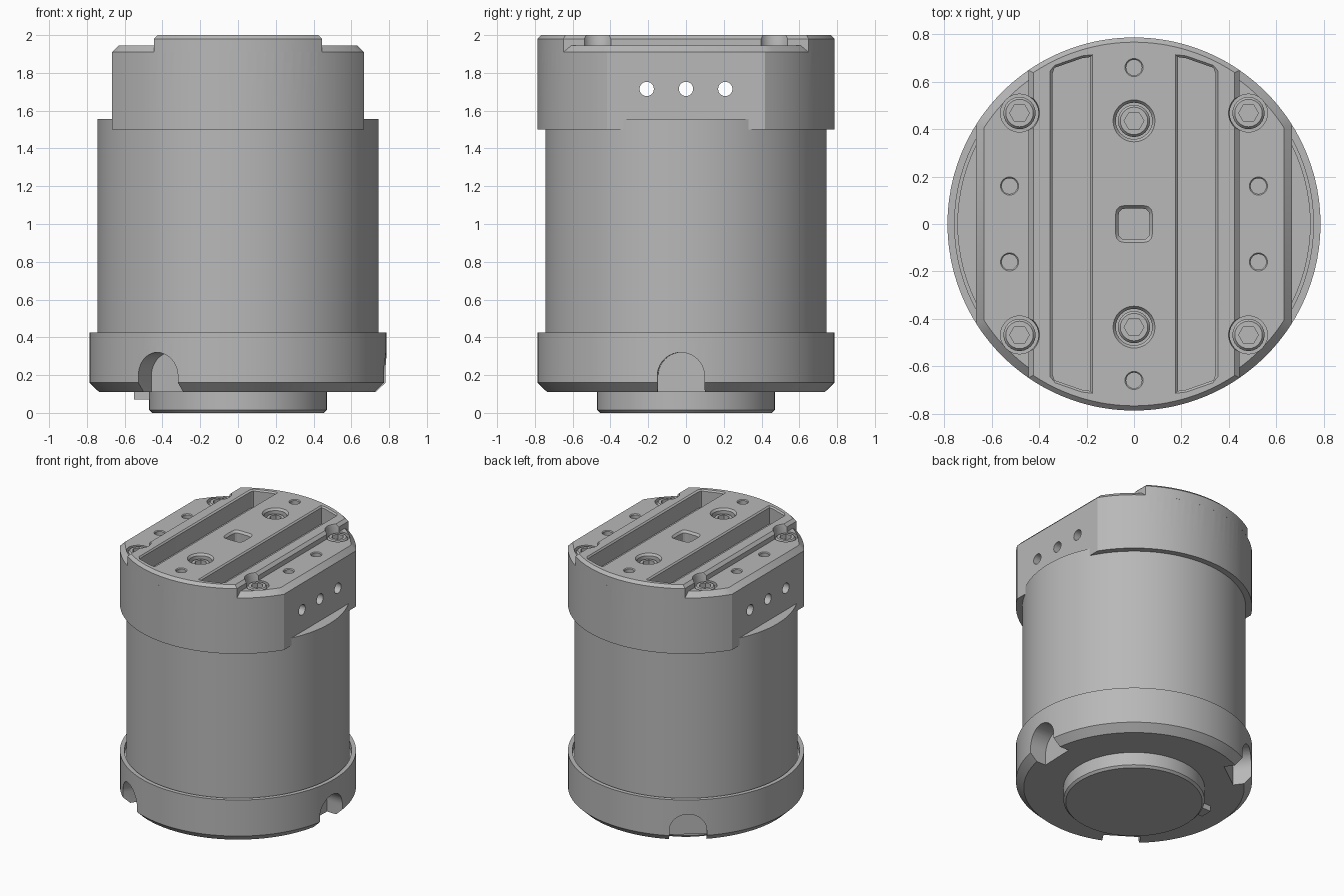
import bpy, bmesh
from math import sin, cos, pi, acos, radians

if "Cube" in bpy.data.objects:
    bpy.data.objects.remove(bpy.data.objects["Cube"])

grey = bpy.data.materials.new("satin_grey")
grey.use_nodes = True
grey.diffuse_color = (0.48, 0.48, 0.48, 1)
grey.node_tree.nodes["Principled BSDF"].inputs["Base Color"].default_value = (0.48, 0.48, 0.48, 1)


def loft(name, rings):
    """Skin a stack of equal-length rings and close both ends."""
    bm = bmesh.new()
    loops = [[bm.verts.new(p) for p in ring] for ring in rings]
    n = len(loops[0])
    for a, b in zip(loops, loops[1:]):
        for i in range(n):
            j = (i + 1) % n
            bm.faces.new((a[i], a[j], b[j], b[i]))
    bm.faces.new(loops[0])
    bm.faces.new(loops[-1])
    bmesh.ops.recalc_face_normals(bm, faces=bm.faces)
    mesh = bpy.data.meshes.new(name)
    bm.to_mesh(mesh)
    bm.free()
    mesh.materials.append(grey)
    ob = bpy.data.objects.new(name, mesh)
    bpy.context.collection.objects.link(ob)
    return ob


def circle(r, z, n=96, at=(0, 0)):
    return [(at[0] + r * cos(2 * pi * i / n), at[1] + r * sin(2 * pi * i / n), z) for i in range(n)]


def hexagon(r, z, at, n=24):
    pts = []
    for i in range(n):
        a = 2 * pi * i / n
        d = r / cos(a % (pi / 3) - pi / 6)
        pts.append((at[0] + d * cos(a), at[1] + d * sin(a), z))
    return pts


def flatted(r, half, z, n=32):
    """Circle with both x sides cut off flat."""
    a = acos(half / r)
    arc = [a + (pi - 2 * a) * i / n for i in range(n + 1)]
    return [(r * cos(t), r * sin(t), z) for t in arc + [t + pi for t in arc]]


def lathe(name, profile, n=96, at=(0, 0)):
    return loft(name, [circle(r, z, n, at) for r, z in profile])


def boolean(ob, tool, mode="DIFFERENCE"):
    mod = ob.modifiers.new("bool", "BOOLEAN")
    mod.operation, mod.object, mod.solver = mode, tool, "EXACT"
    bpy.context.view_layer.objects.active = ob
    bpy.ops.object.modifier_apply(modifier=mod.name)
    bpy.data.objects.remove(tool)


def smooth(ob):
    bpy.ops.object.select_all(action="DESELECT")
    ob.select_set(True)
    bpy.context.view_layer.objects.active = ob
    bpy.ops.object.shade_smooth_by_angle(angle=radians(25))


# Main barrel
R = 0.787
body = lathe("body", [(0.745, 0.36), (0.745, 1.555)])

# Base collar with bottom boss and a narrow groove around the barrel
base = lathe("base_collar", [(0.455, 0), (0.47, 0.015), (0.47, 0.11), (0.735, 0.11), (R, 0.16),
                             (R, 0.425), (0.757, 0.425), (0.757, 0.38), (0.6, 0.38)])

# Arched cable notches around the collar
for angle in (-2, 126, 237):
    c, s = cos(radians(angle)), sin(radians(angle))
    arch = [(0.125 * cos(pi * i / 20), 0.195 + 0.125 * sin(pi * i / 20)) for i in range(21)]
    arch = [(0.125, 0.05)] + arch + [(-0.125, 0.05)]
    boolean(base, loft("notch_cutter", [[(d * c - t * s, d * s + t * c, z) for t, z in arch]
                                        for d in (0.65, 0.9)]))

# Locating key beside the boss
loft("locating_key", [[(-0.55, 0.05, z), (-0.44, 0.05, z), (-0.44, 0.14, z), (-0.55, 0.14, z)]
                      for z in (0.07, 0.12)])

# Top cap: skirt, chamfered shoulders and raised centre band
cap = loft("top_cap", [flatted(R, 0.667, 1.5), flatted(R, 0.667, 1.91)])
boolean(cap, loft("shoulders", [flatted(R, 0.667, 1.91), flatted(R - 0.035, 0.632, 1.945)]), "UNION")
boolean(cap, loft("band", [flatted(R, 0.445, 1.91), flatted(R, 0.445, 1.98),
                           flatted(R - 0.02, 0.425, 2.0)]), "UNION")

# Long slots with a small lip chamfer
for side in (1, -1):
    def slot(grow, z):
        half = [(0.18 - grow, 0.71 + grow), (0.22, 0.705 + grow), (0.335, 0.665 + grow),
                (0.35 + grow, 0.64 + grow)]
        pts = half + [(x, -y) for x, y in reversed(half)]
        return [(side * x, y, z) for x, y in pts]
    boolean(cap, loft("slot_cutter", [slot(-0.006, 1.87), slot(-0.006, 1.99), slot(0.006, 2.002)]))

# Rounded square centre pocket
def pocket(h, z, n=32):
    pts = []
    for i in range(n):
        c, s = cos(2 * pi * (i + 0.5) / n), sin(2 * pi * (i + 0.5) / n)
        d = h / (abs(c) ** 5 + abs(s) ** 5) ** 0.2
        pts.append((d * c, d * s, z))
    return pts


boolean(cap, loft("pocket_cutter", [pocket(0.066, 1.92), pocket(0.066, 1.985), pocket(0.08, 2.002)]))

# Small vertical holes
holes = [(0, y, 2.0) for y in (0.66, -0.66)]
holes += [(x, y, 1.945) for x in (0.525, -0.525) for y in (0.16, -0.16)]
for x, y, z in holes:
    boolean(cap, lathe("hole_cutter", [(0.033, z - 0.1), (0.033, z - 0.006), (0.04, z + 0.002)], 24, (x, y)))

# Cross holes through the flats
for y in (-0.208, 0, 0.208):
    ring = circle(0.038, 0, 24, (y, 1.715))
    boolean(cap, loft("cross_cutter", [[(x, a, b) for a, b, _ in ring] for x in (-0.7, 0.7)]))

# Counterbores and socket screws
screws = [("centre_screw", 0, y, 1.97, 0.077, 0.09) for y in (0.435, -0.435)]
screws += [("corner_screw", x, y, 1.945, 0.08, 0.085) for x in (0.483, -0.483) for y in (0.468, -0.468)]
for name, x, y, top, bore, rim in screws:
    at = (x, y)
    boolean(cap, lathe("bore_cutter", [(bore, top - 0.06), (bore, 1.985), (rim, 2.002)], 32, at))
    screw = loft(name, [circle(0.068, top - 0.07, 24, at), circle(0.068, top - 0.012, 24, at),
                        circle(0.058, top, 24, at), hexagon(0.036, top, at), hexagon(0.036, top - 0.035, at)])
    smooth(screw)

for ob in (body, base, cap):
    smooth(ob)
